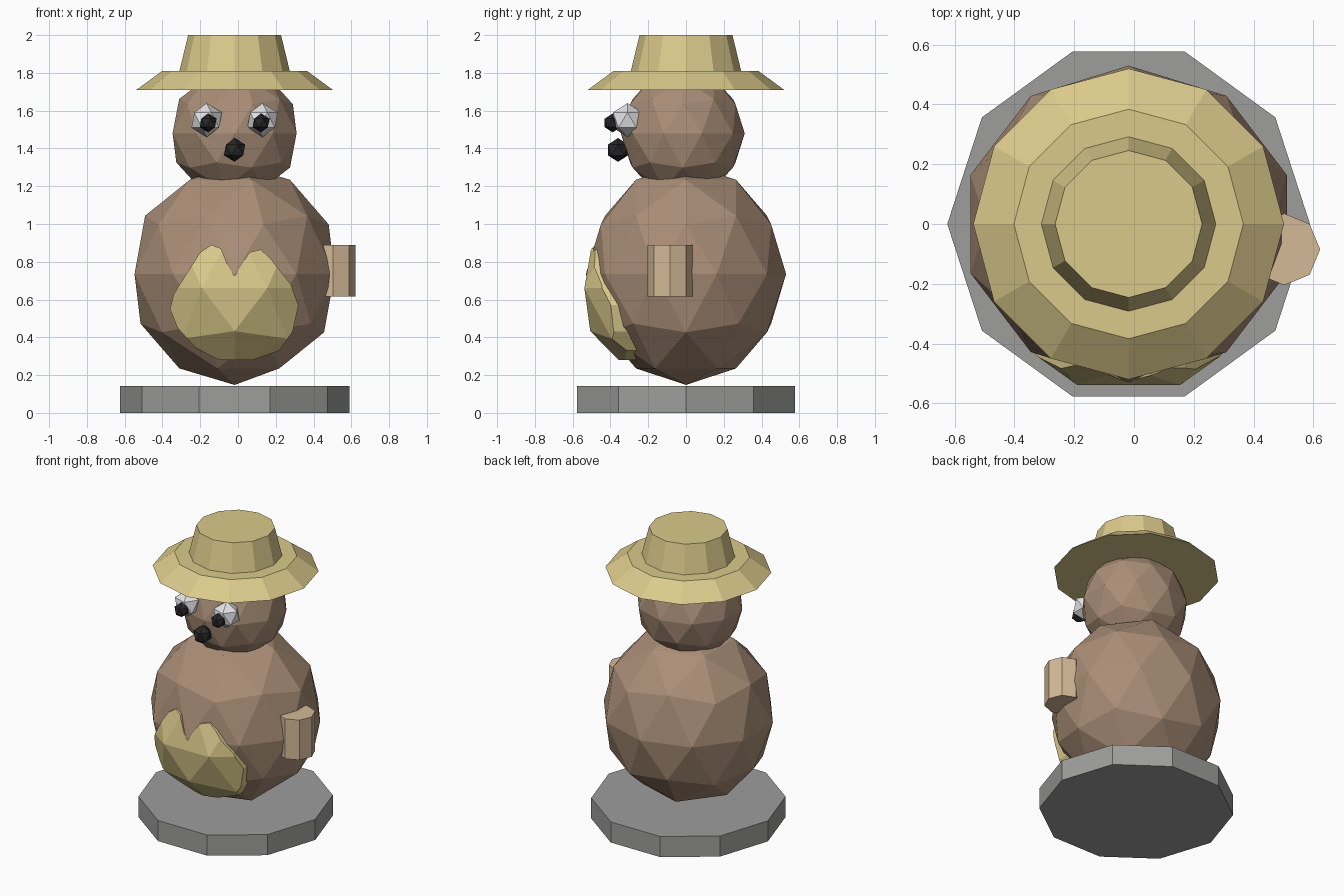
import bpy, bmesh, math
from mathutils import Matrix

cube = bpy.data.objects.get("Cube")
if cube:
    bpy.data.objects.remove(cube, do_unlink=True)

CX = -0.018  # shared axis of the stacked parts


def material(name, rgb):
    mat = bpy.data.materials.new(name)
    mat.use_nodes = True
    mat.diffuse_color = (*rgb, 1)
    bsdf = next(n for n in mat.node_tree.nodes if n.type == 'BSDF_PRINCIPLED')
    bsdf.inputs["Base Color"].default_value = (*rgb, 1)
    return mat


brown = material("brown fur", (0.40, 0.27, 0.185))
straw = material("straw yellow", (0.71, 0.59, 0.26))
tan = material("light tan", (0.66, 0.49, 0.31))
grey = material("stone grey", (0.34, 0.34, 0.335))
white = material("eye white", (0.78, 0.78, 0.80))
black = material("near black", (0.02, 0.02, 0.021))


def finish(bm, name, mat):
    bmesh.ops.recalc_face_normals(bm, faces=bm.faces)
    mesh = bpy.data.meshes.new(name)
    bm.to_mesh(mesh)
    bm.free()
    mesh.materials.append(mat)
    obj = bpy.data.objects.new(name, mesh)
    bpy.context.collection.objects.link(obj)
    return obj


def ball(name, mat, centre, radii, subdivisions, turn=0, lower=1):
    """Faceted ball; lower squashes the half below its centre."""
    bm = bmesh.new()
    bmesh.ops.create_icosphere(bm, subdivisions=subdivisions, radius=1)
    bmesh.ops.rotate(bm, verts=bm.verts, matrix=Matrix.Rotation(turn, 3, 'Z'))
    for v in bm.verts:
        if v.co.z < 0:
            v.co.z *= lower
        v.co = [c + r * p for c, r, p in zip(centre, radii, v.co)]
    return finish(bm, name, mat)


def turned(name, mat, x, y, sides, profile):
    """Stack of regular polygon rings given as (radius, height)."""
    bm = bmesh.new()
    rings = []
    for r, z in profile:
        angles = [math.tau * i / sides for i in range(sides)]
        rings.append([bm.verts.new((x + r * math.cos(a), y + r * math.sin(a), z)) for a in angles])
    for low, high in zip(rings, rings[1:]):
        for i in range(sides):
            j = (i + 1) % sides
            bm.faces.new((low[i], low[j], high[j], high[i]))
    bm.faces.new(rings[0][::-1])
    bm.faces.new(rings[-1])
    return finish(bm, name, mat)


# Plinth, body, head
turned("base", grey, CX, 0, 10, [(0.607, 0), (0.607, 0.142)])
ball("body", brown, (CX, 0, 0.735), (0.557, 0.53, 0.587), 2)
ball("head", brown, (CX, -0.017, 1.48), (0.345, 0.328, 0.345), 2)

# Straw hat
turned("hat", straw, CX, 0, 12,
       [(0.52, 1.71), (0.384, 1.81), (0.292, 1.81), (0.246, 2.0)])

# Face
for side, s in (("right", -1), ("left", 1)):
    ball(side + "_eye", white, (CX + 0.148 * s, -0.31, 1.55), (0.09,) * 3, 1)
    ball(side + "_pupil", black, (CX + 0.14 * s, -0.388, 1.535), (0.05,) * 3, 1)
ball("nose", black, (CX, -0.36, 1.392), (0.063,) * 3, 1)

# Octagonal peg on the left flank
turned("side_peg", tan, 0.503, -0.085, 8, [(0.12, 0.615), (0.12, 0.89)])

# Belly patch: a slightly bulging shell trimmed to a two-peaked outline
patch = ball("belly_patch", straw, (CX, -0.015, 0.66), (0.56, 0.55, 0.62), 2,
             turn=math.pi / 2, lower=0.82)
outline = [(-0.36, 0.55), (-0.34, 0.63), (-0.2, 0.85), (-0.14, 0.89), (-0.09, 0.87),
           (-0.05, 0.77), (-0.02, 0.73), (0.01, 0.77), (0.06, 0.85), (0.12, 0.865),
           (0.17, 0.82), (0.28, 0.68), (0.32, 0.57), (0.29, 0.43), (0.22, 0.33),
           (0.08, 0.28), (-0.1, 0.28), (-0.22, 0.34), (-0.32, 0.45)]
bm = bmesh.new()
front = bm.faces.new([bm.verts.new((x, -0.8, z)) for x, z in outline])
sweep = bmesh.ops.extrude_face_region(bm, geom=[front], use_keep_orig=True)
for v in [g for g in sweep["geom"] if isinstance(g, bmesh.types.BMVert)]:
    v.co.y = -0.2
cutter = finish(bm, "patch_cutter", straw)
cutter.hide_render = True

trim = patch.modifiers.new("Trim", 'BOOLEAN')
trim.operation = 'INTERSECT'
trim.solver = 'EXACT'
trim.object = cutter
bpy.context.view_layer.objects.active = patch
bpy.ops.object.modifier_apply(modifier=trim.name)
bpy.data.objects.remove(cutter, do_unlink=True)
